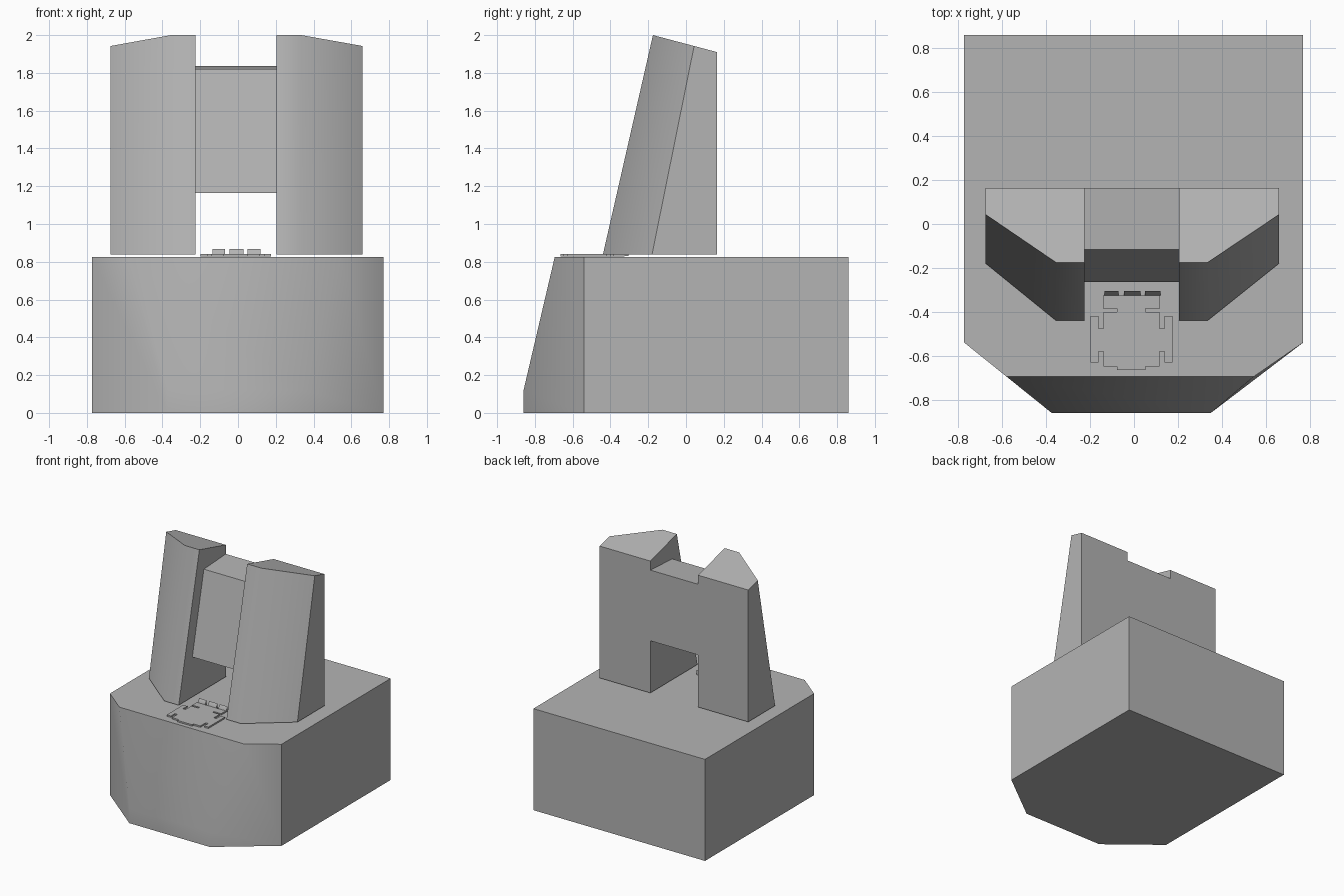
import bpy, bmesh, math

if "Cube" in bpy.data.objects:
    bpy.data.objects.remove(bpy.data.objects["Cube"])

# Mid grey shared by all parts
grey = bpy.data.materials.new("mid_grey")
grey.diffuse_color = (0.456, 0.456, 0.456, 1)
grey.use_nodes = True
grey.node_tree.nodes["Principled BSDF"].inputs["Base Color"].default_value = grey.diffuse_color


def finish(name, bm):
    """Turn a bmesh into an object, keeping edges above 45 degrees sharp."""
    bmesh.ops.recalc_face_normals(bm, faces=bm.faces)
    mesh = bpy.data.meshes.new(name)
    bm.to_mesh(mesh)
    bm.free()
    mesh.shade_smooth()
    mesh.set_sharp_from_angle(angle=math.radians(45))
    mesh.materials.append(grey)
    obj = bpy.data.objects.new(name, mesh)
    bpy.context.collection.objects.link(obj)
    return obj


def loft(lower, upper):
    """Closed solid between two matching loops of points."""
    bm = bmesh.new()
    a = [bm.verts.new(p) for p in lower]
    b = [bm.verts.new(p) for p in upper]
    bm.faces.new(a[::-1])
    bm.faces.new(b)
    n = len(a)
    for i in range(n):
        j = (i + 1) % n
        bm.faces.new((a[i], a[j], b[j], b[i]))
    return bm


def prism_z(outline, z0, z1):
    return loft([(x, y, z0) for x, y in outline], [(x, y, z1) for x, y in outline])


def prism_x(profile, x0, x1):
    return loft([(x0, y, z) for y, z in profile], [(x1, y, z) for y, z in profile])


# Base block: chamfered plan, then the front sliced by a leaning plane
base = prism_z([(-0.773, 0.86), (-0.773, -0.54), (-0.375, -0.86),
                (0.35, -0.86), (0.77, -0.54), (0.77, 0.86)], 0, 0.825)
cut = bmesh.ops.bisect_plane(base, geom=base.verts[:] + base.edges[:] + base.faces[:],
                             plane_co=(0, -0.86, 0.12), plane_no=(0, -0.705, 0.165),
                             clear_outer=True)
rim = [e for e in cut["geom_cut"] if isinstance(e, bmesh.types.BMEdge)]
bmesh.ops.contextual_create(base, geom=rim)
for v in base.verts:  # the right upper corner is set slightly inwards
    if v.co.z > 0.8 and v.co.y < -0.6 and v.co.x > 0:
        v.co.x = 0.545
finish("base_block", base)

# Two leaning towers with sloping tops
for name, inner, mid, outer in (("left_tower", -0.225, -0.355, -0.675),
                                ("right_tower", 0.205, 0.335, 0.66)):
    foot = [(inner, 0.165), (inner, -0.44), (mid, -0.44), (outer, -0.18), (outer, 0.165)]
    head = [(inner, 0.165), (inner, -0.175), (mid, -0.175), (outer, 0.043), (outer, 0.165)]
    finish(name, loft([(x, y, 0.838) for x, y in foot],
                      [(x, y, 2.0 - 0.265 * (y + 0.175)) for x, y in head]))

# Bridge wall between the towers
finish("bridge_wall", prism_x([(-0.265, 1.163), (-0.117, 1.82),
                               (0.165, 1.836), (0.165, 1.262)], -0.225, 0.205))

# Thin stepped plate in front of the opening
half = [(0.065, -0.665), (0.065, -0.648), (0.127, -0.648), (0.127, -0.58), (0.15, -0.58),
        (0.15, -0.63), (0.187, -0.63), (0.187, -0.42), (0.15, -0.42), (0.15, -0.475),
        (0.127, -0.475), (0.127, -0.40), (0.065, -0.40), (0.065, -0.385),
        (0.13, -0.385), (0.13, -0.325)]
outline = half + [(-x, y) for x, y in reversed(half)]
finish("stepped_plate", prism_z([(x - 0.012, y) for x, y in outline], 0.828, 0.84))

# Three small wedge blocks at the back of the plate
for i, (x0, x1) in enumerate(((-0.135, -0.07), (-0.045, 0.03), (0.05, 0.12))):
    finish(f"small_block_{i + 1}", prism_x([(-0.325, 0.83), (-0.325, 0.84),
                                            (-0.305, 0.868), (-0.305, 0.83)], x0, x1))
